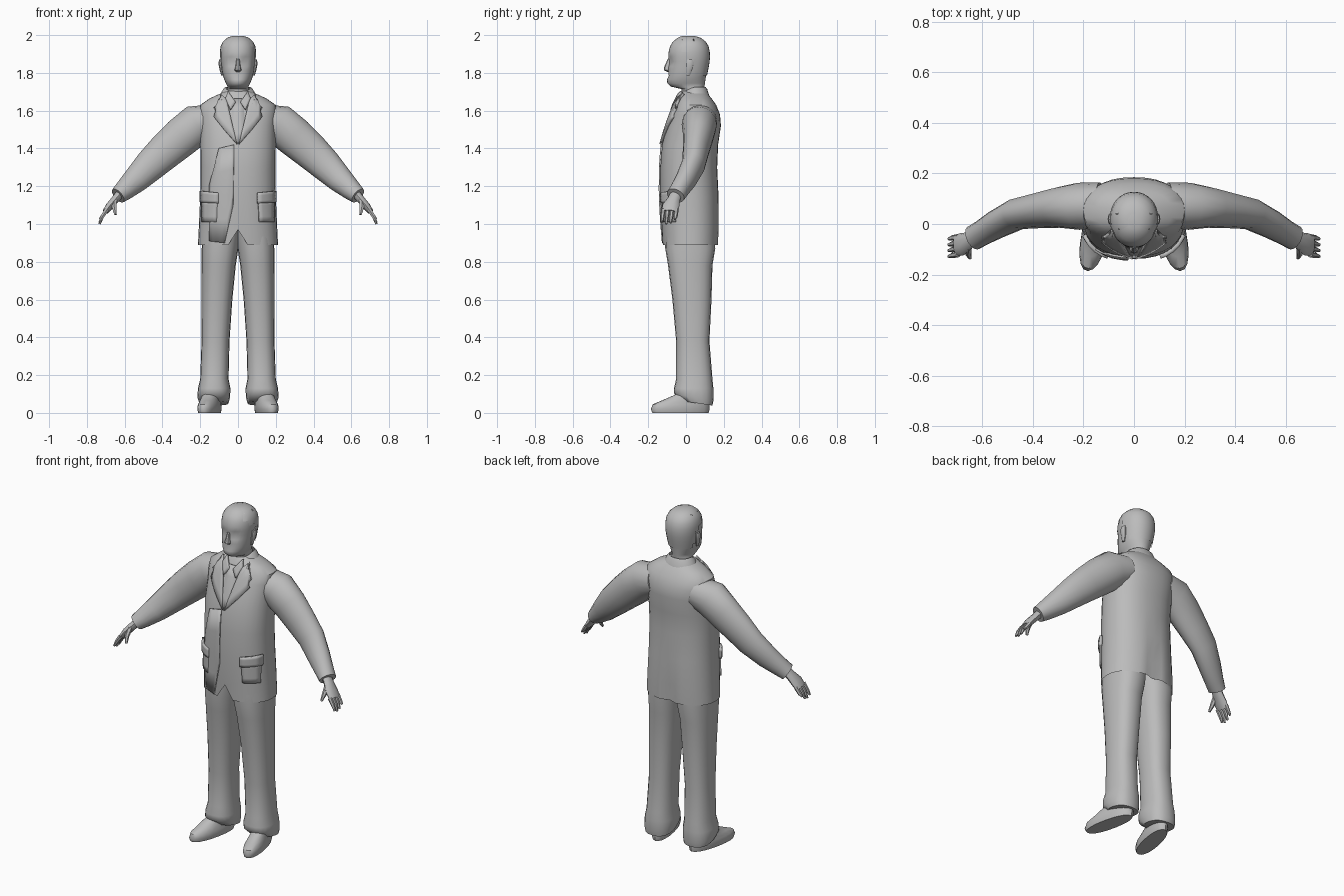
import bpy, bmesh, math
from mathutils import Vector
from mathutils.bvhtree import BVHTree

if "Cube" in bpy.data.objects:
    bpy.data.objects.remove(bpy.data.objects["Cube"])

GREY = (0.5, 0.5, 0.5, 1)
grey = bpy.data.materials.new("plain_grey")
grey.use_nodes = True
grey.diffuse_color = GREY
grey.node_tree.nodes["Principled BSDF"].inputs["Base Color"].default_value = GREY


def finish(name, bm, mirror=False, thick=0, angle=40):
    mesh = bpy.data.meshes.new(name)
    bm.to_mesh(mesh)
    ob = bpy.data.objects.new(name, mesh)
    bpy.context.collection.objects.link(ob)
    mesh.materials.append(grey)
    if thick:
        mod = ob.modifiers.new("thickness", "SOLIDIFY")
        mod.thickness, mod.offset = thick, 1
    if mirror:
        mod = ob.modifiers.new("mirror", "MIRROR")
        mod.use_mirror_merge = False
    bpy.ops.object.select_all(action="DESELECT")
    ob.select_set(True)
    bpy.context.view_layer.objects.active = ob
    bpy.ops.object.shade_smooth_by_angle(angle=math.radians(angle))
    return ob


def skin(loops, cap_start=True, cap_end=True):
    # bridges a list of point rings
    bm = bmesh.new()
    rings = [[bm.verts.new(p) for p in loop] for loop in loops]
    n = len(rings[0])
    for a, b in zip(rings, rings[1:]):
        for i in range(n):
            j = (i + 1) % n
            bm.faces.new((a[i], a[j], b[j], b[i]))
    if cap_start:
        bm.faces.new(rings[0][::-1])
    if cap_end:
        bm.faces.new(rings[-1])
    bmesh.ops.recalc_face_normals(bm, faces=bm.faces)
    return bm


def oval(x0, x1, y0, y1, z, n, power):
    # horizontal superellipse filling the given bounds
    pts = []
    for i in range(n):
        a = math.tau * i / n
        c, s = math.cos(a), math.sin(a)
        x = math.copysign(abs(c) ** (2 / power), c)
        y = math.copysign(abs(s) ** (2 / power), s)
        pts.append(Vector(((x0 + x1) / 2 + x * (x1 - x0) / 2,
                           (y0 + y1) / 2 + y * (y1 - y0) / 2, z)))
    return pts


def stack(rows, n, power=2.2, **caps):
    # rows: z, x0, x1, y0, y1
    return skin([oval(*r[1:], r[0], n, power) for r in rows], **caps)


def tube(path, n=12):
    # path: x, y, z, depth radius, height radius
    loops = []
    pts = [Vector(p[:3]) for p in path]
    for i, p in enumerate(path):
        d = (pts[min(i + 1, len(pts) - 1)] - pts[max(i - 1, 0)]).normalized()
        side = (Vector((0, 1, 0)) - d * d.y).normalized()
        up = d.cross(side)
        angles = [math.tau * k / n for k in range(n)]
        loops.append([pts[i] + side * math.cos(a) * p[3] + up * math.sin(a) * p[4]
                      for a in angles])
    return skin(loops)


# Jacket body: z, half width, front, back
coat = [(.89, .212, -.125, .172), (.99, .207, -.13, .175), (1.15, .2, -.138, .172),
        (1.3, .198, -.137, .165), (1.42, .2, -.128, .17), (1.52, .2, -.1, .185),
        (1.58, .205, -.078, .18), (1.63, .2, -.058, .16), (1.665, .15, -.042, .135),
        (1.69, .095, -.03, .115), (1.705, .06, -.02, .1)]
jacket = stack([(z, -w, w, f, b) for z, w, f, b in coat], 32, 2.3, cap_start=False)
for v in jacket.verts:
    # notch in the front hem, vent folds in the back hem
    if v.co.z < .9 and v.co.y < 0 and abs(v.co.x) < .03:
        v.co.z = .97
    if v.co.z < 1.1 and v.co.y > 0 and abs(v.co.x) < .03:
        v.co.y -= .02
surface = BVHTree.FromBMesh(jacket)
finish("jacket", jacket)


def plate(name, outline, thick=.009, mirror=False, lift=0):
    # flat outline (x, z) laid on the front of the jacket
    bm = bmesh.new()
    bm.faces.new([bm.verts.new((x, -1, z)) for x, z in outline])
    bmesh.ops.triangulate(bm, faces=bm.faces)
    bmesh.ops.subdivide_edges(bm, edges=bm.edges, cuts=3, use_grid_fill=True)
    for v in bm.verts:
        hit = surface.ray_cast(v.co, Vector((0, 1, 0)))[0]
        if hit is None:
            hit = surface.find_nearest(Vector((v.co.x, 0, v.co.z)))[0]
        v.co.y = hit.y - lift
    return finish(name, bm, mirror, thick, 30)


# Front panel, lapels, shirt front, tie and pockets
plate("front_panel", [(-.02, 1.42), (-.1, 1.4), (-.15, 1.2), (-.15, .91),
                      (-.07, .9), (-.025, 1.1)], .008)
plate("lapels", [(.005, 1.42), (.075, 1.5), (.125, 1.565), (.095, 1.585), (.125, 1.61),
                 (.085, 1.685), (.06, 1.66)], .014, True)
plate("shirt_collar", [(.012, 1.64), (.04, 1.6), (.065, 1.66), (.05, 1.695)], .016, True)
plate("tie", [(0, 1.42), (.028, 1.47), (.012, 1.62), (.022, 1.66),
              (-.022, 1.66), (-.012, 1.62), (-.028, 1.47)], .009)
plate("pockets", [(.11, 1.01), (.187, 1.01), (.187, 1.13), (.105, 1.13)], .009, True)
plate("pocket_flaps", [(.1, 1.11), (.19, 1.115), (.19, 1.175), (.1, 1.165)], .016, True)

# Standing collar, low in front
collar = stack([(1.675, -.1, .1, -.035, .125), (1.715, -.078, .078, -.025, .112),
                (1.725, -.066, .066, -.015, .104)], 24, cap_start=False, cap_end=False)
for v in collar.verts:
    v.co.z -= max(0, .04 - v.co.y) * .5
finish("collar", collar)

# Sleeves
finish("sleeves", tube([(.13, .075, 1.55, .09, .085), (.22, .07, 1.525, .093, .108),
                        (.3, .065, 1.46, .08, .105), (.38, .053, 1.39, .07, .097),
                        (.46, .04, 1.315, .062, .086), (.54, .0, 1.235, .056, .07),
                        (.6, -.035, 1.18, .05, .055), (.635, -.055, 1.15, .05, .045)], 16),
       True, angle=50)

# Hands: palm, four fingers and a thumb
finish("palms", tube([(.62, -.05, 1.165, .03, .024), (.65, -.065, 1.13, .034, .022),
                      (.68, -.08, 1.095, .045, .021), (.702, -.085, 1.065, .043, .016)], 10),
       True)
for i, tip in enumerate((1.01, 1.0, 1.005, 1.025)):
    y = -.12 + i * .023
    finish("fingers_%d" % (i + 1),
           tube([(.695, y, 1.075, .012, .013), (.718, y - .004, 1.04, .011, .011),
                 (.733, y - .008, tip, .006, .006)], 6), True)
finish("thumbs", tube([(.655, -.09, 1.125, .015, .016), (.655, -.118, 1.085, .012, .013),
                       (.648, -.135, 1.05, .006, .007)], 6), True)

# Trouser legs
legs = stack([(.06, .05, .205, -.02, .14), (.09, .042, .215, -.062, .146),
              (.13, .04, .212, -.064, .145), (.18, .05, .2, -.052, .14),
              (.38, .045, .193, -.052, .124), (.6, .03, .192, -.072, .135),
              (.78, .012, .192, -.095, .14), (.87, -.002, .192, -.11, .155),
              (1.0, -.02, .185, -.11, .15)], 20, 2.4)
for v in legs.verts:
    # hem drops toward the heel
    if v.co.z < .1:
        v.co.z -= v.co.y * .15
finish("trouser_legs", legs, True, angle=50)

# Shoes: toes turned slightly outward
shoes = stack([(0, .095, .195, -.178, .12), (.02, .09, .2, -.186, .125),
               (.045, .092, .198, -.176, .123), (.065, .097, .193, -.13, .12),
               (.095, .1, .19, -.06, .115), (.14, .1, .185, -.02, .11)], 20, 2.2)
for v in shoes.verts:
    v.co.x -= v.co.y * .2
finish("shoes", shoes, True)

# Head and neck: z, half width, front, back
skull = [(1.66, .058, -.015, .09), (1.715, .058, -.025, .096), (1.728, .056, -.082, .098),
         (1.745, .064, -.099, .1), (1.765, .073, -.1, .103), (1.785, .079, -.097, .106),
         (1.81, .084, -.095, .111), (1.835, .087, -.093, .116), (1.86, .09, -.091, .12),
         (1.885, .092, -.094, .122), (1.91, .092, -.092, .121), (1.94, .088, -.085, .115),
         (1.965, .076, -.07, .1), (1.985, .055, -.045, .075), (1.996, .025, -.02, .04)]
head = stack([(z, -w, w, f, b) for z, w, f, b in skull], 32, 2.1)
for v in head.verts:
    # eye sockets and mouth crease
    if v.co.y < -.03:
        eye = ((abs(v.co.x) - .036) / .02) ** 2 + ((v.co.z - 1.86) / .018) ** 2
        mouth = (v.co.x / .03) ** 2 + ((v.co.z - 1.785) / .008) ** 2
        v.co.y += .013 * math.exp(-eye) + .006 * math.exp(-mouth)
finish("head", head, angle=50)

# Nose and ears
finish("nose", stack([(1.805, -.012, .012, -.1, -.08), (1.815, -.019, .019, -.117, -.08),
                      (1.83, -.014, .014, -.116, -.08), (1.875, -.008, .008, -.096, -.08)],
                     8, 2))
finish("ears", stack([(1.785, .078, .088, .0, .02), (1.81, .08, .096, .0, .032),
                      (1.85, .084, .104, -.002, .042), (1.87, .085, .1, .005, .036)], 10), True)

# Hair cap with swept locks
cap = stack([(z, -w - .004, w + .004, f + .004, b + .005) for z, w, f, b in skull[5:]],
            32, 2.1, cap_start=False)
bare = [f for f in cap.faces
        if f.calc_center_median().y < .045 - max(0, f.calc_center_median().z - 1.87) * 1.2]
bmesh.ops.delete(cap, geom=bare, context="FACES")
finish("hair_cap", cap, angle=50)
for i, x in enumerate((.012, .034, .056)):
    drop = i * .007
    finish("hair_locks_%d" % (i + 1),
           tube([(x * .8, -.066 + drop, 1.962 - drop, .004, .006),
                 (x, -.02, 1.984 - drop, .007, .012),
                 (x * 1.1, .04, 1.986 - drop, .008, .012),
                 (x * .8, .1, 1.955 - drop, .004, .006)], 6), True)
